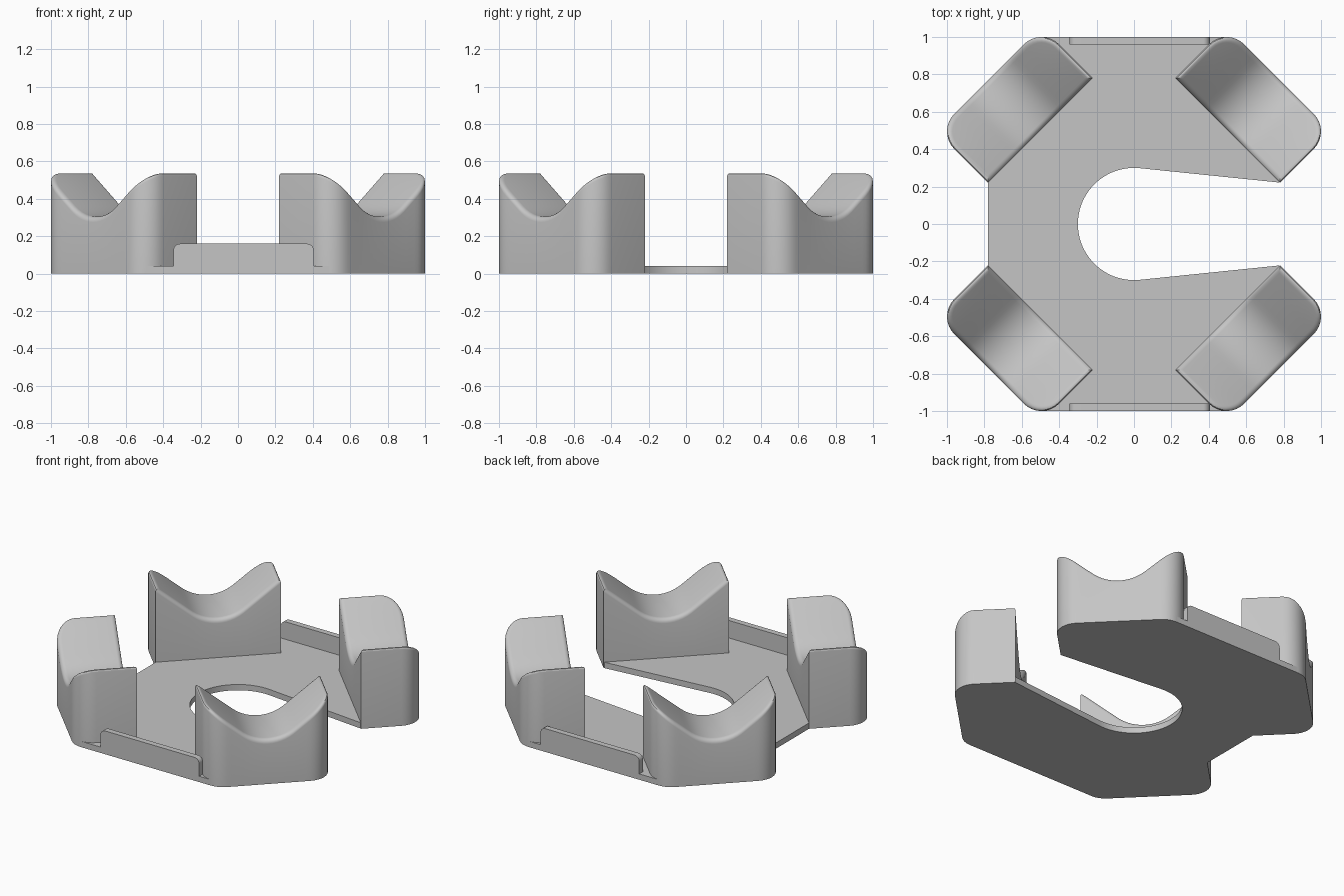
import bpy, bmesh, math

cube = bpy.data.objects.get("Cube")
if cube:
    bpy.data.objects.remove(cube, do_unlink=True)

grey = bpy.data.materials.new("light_grey")
grey.use_nodes = True
COLOR = (0.56, 0.56, 0.56, 1)
grey.diffuse_color = COLOR
grey.node_tree.nodes["Principled BSDF"].inputs["Base Color"].default_value = COLOR

PLATE_H = 0.04


def finish(name, bm):
    """Turn a bmesh into a shaded, coloured object."""
    bmesh.ops.recalc_face_normals(bm, faces=bm.faces)
    mesh = bpy.data.meshes.new(name)
    bm.to_mesh(mesh)
    bm.free()
    mesh.materials.append(grey)
    obj = bpy.data.objects.new(name, mesh)
    bpy.context.collection.objects.link(obj)
    bpy.ops.object.select_all(action='DESELECT')
    obj.select_set(True)
    bpy.context.view_layer.objects.active = obj
    bpy.ops.object.shade_smooth_by_angle(angle=math.radians(30))
    return obj


def prism(name, outline, offset):
    """Extrude a closed outline of 3D points by an offset vector."""
    bm = bmesh.new()
    face = bm.faces.new([bm.verts.new(p) for p in outline])
    ext = bmesh.ops.extrude_face_region(bm, geom=[face], use_keep_orig=True)
    moved = [g for g in ext["geom"] if isinstance(g, bmesh.types.BMVert)]
    bmesh.ops.translate(bm, verts=moved, vec=offset)
    return finish(name, bm)


# Base plate with a keyhole slot opening towards +x
TIP = (0.775, 0.222)
start = math.radians(84)
slot = [(0.3 * math.cos(a), 0.3 * math.sin(a))
        for a in (start + (2 * math.pi - 2 * start) * i / 40 for i in range(41))]
outline = [TIP] + slot + [(TIP[0], -TIP[1]), (0.49, -1), (-0.49, -1),
                          (-0.78, -0.22), (-0.78, 0.22), (-0.49, 1), (0.49, 1)]
prism("base_plate", [(x, y, 0) for x, y in outline], (0, 0, PLATE_H))

# Low lips along the front and back edges, with rounded top corners
X0, X1, TOP, R = -0.345, 0.405, 0.16, 0.035
lip = [(X0, 0.01), (X1, 0.01)]
for cx, a0 in ((X1 - R, 0), (X0 + R, 90)):
    for i in range(7):
        a = math.radians(a0 + 15 * i)
        lip.append((cx + R * math.cos(a), TOP - R + R * math.sin(a)))
for name, y in (("front_lip", -1.0), ("back_lip", 0.96)):
    prism(name, [(x, y, z) for x, z in lip], (0, 0.04, 0))

# Corner cradles: u runs along the block, v points outwards on the diagonal
HALF, V_IN, V_OUT = 0.396, 0.707, 1.096
CORNER, ROUND = 0.133, 0.03
FLOOR, VALLEY_R, SLOPE = 0.305, 0.26, math.radians(39)


def valley(u):
    """Height of the V-shaped saddle with a round bottom."""
    u = abs(u)
    edge = VALLEY_R * math.sin(SLOPE)
    if u < edge:
        return FLOOR + VALLEY_R - math.sqrt(VALLEY_R ** 2 - u * u)
    return FLOOR + VALLEY_R * (1 - math.cos(SLOPE)) + (u - edge) * math.tan(SLOPE)


def footprint(t):
    """Outer and inner (u, v) points of the block outline, inset by t."""
    c, r = HALF - CORNER, CORNER - t
    arc = [(r * math.cos(a), r * math.sin(a))
           for a in (math.pi / 2 * i / 8 for i in range(9))]
    vc = V_OUT - CORNER
    outer = [(-c - x, vc + y) for x, y in arc]
    outer += [(-c + 2 * c * i / 20, V_OUT - t) for i in range(1, 20)]
    outer += [(c + x, vc + y) for x, y in reversed(arc)]
    return outer, [(u, V_IN + t) for u, v in outer]


def cradle(name, angle):
    bm = bmesh.new()
    ca, sa = math.cos(angle), math.sin(angle)

    def ring(t, height):
        outer, inner = footprint(t)
        pts = outer + inner[::-1]
        return [bm.verts.new((v * ca - u * sa, v * sa + u * ca, height(u)))
                for u, v in pts]

    # Bottom outline, then rings that round over the top edge
    rings = [ring(0, lambda u: 0)]
    for i in range(6):
        a = math.pi / 2 * i / 5
        drop = ROUND * (1 - math.sin(a))
        rings.append(ring(ROUND * (1 - math.cos(a)), lambda u: valley(u) - drop))
    n = len(rings[0])
    for low, high in zip(rings, rings[1:]):
        for i in range(n):
            j = (i + 1) % n
            bm.faces.new((low[i], low[j], high[j], high[i]))
    # Saddle surface and underside as strips across the block
    for loop in (rings[0], rings[-1]):
        for i in range(n // 2 - 1):
            bm.faces.new((loop[i], loop[i + 1], loop[n - 2 - i], loop[n - 1 - i]))
    finish(name, bm)


for name, deg in (("back_left_cradle", 45), ("back_right_cradle", 135),
                  ("front_right_cradle", 225), ("front_left_cradle", 315)):
    cradle(name, math.radians(deg))
